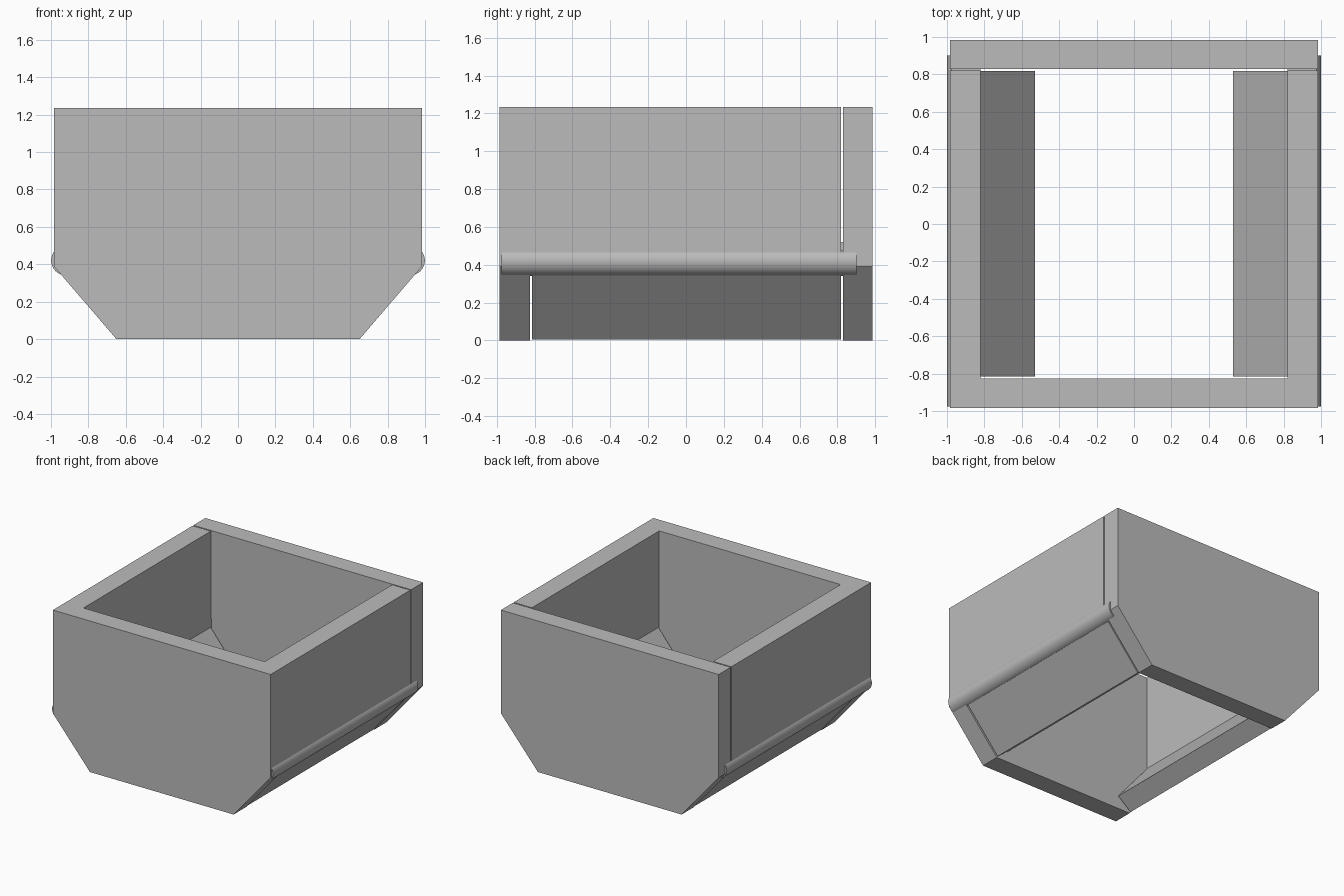
import bpy, bmesh, math

if "Cube" in bpy.data.objects:
    bpy.data.objects.remove(bpy.data.objects["Cube"])

grey = bpy.data.materials.new("plain grey")
grey.diffuse_color = (0.5, 0.5, 0.5, 1)
grey.use_nodes = True
grey.node_tree.nodes["Principled BSDF"].inputs["Base Color"].default_value = grey.diffuse_color


def finish(bm, name):
    bmesh.ops.recalc_face_normals(bm, faces=bm.faces)
    mesh = bpy.data.meshes.new(name)
    bm.to_mesh(mesh)
    bm.free()
    mesh.materials.append(grey)
    obj = bpy.data.objects.new(name, mesh)
    bpy.context.collection.objects.link(obj)
    return obj


def extrude_profile(name, points, y0, y1):
    """Extrude an x-z outline along y."""
    bm = bmesh.new()
    face = bm.faces.new([bm.verts.new((x, y0, z)) for x, z in points])
    new = bmesh.ops.extrude_face_region(bm, geom=[face])["geom"]
    bmesh.ops.translate(bm, vec=(0, y1 - y0, 0),
                        verts=[v for v in new if isinstance(v, bmesh.types.BMVert)])
    return finish(bm, name)


TOP = 1.235
panel = [(-0.65, 0), (0.65, 0), (0.985, 0.39), (0.985, TOP), (-0.985, TOP), (-0.985, 0.39)]
wall = [(0.82, 0.42), (0.985, 0.42), (0.985, TOP), (0.82, TOP)]
flap = [(0.65, 0.005), (0.94, 0.342), (0.90, 0.42), (0.82, 0.45), (0.53, 0.10)]
spacer = [(0.82, 0.42), (0.94, 0.36), (0.975, 0.40), (0.975, 0.52), (0.82, 0.52)]
rod = [(0.92 + 0.079 * math.cos(i * math.tau / 48), 0.42 + 0.079 * math.sin(i * math.tau / 48))
       for i in range(48)]

# End panels
extrude_profile("front_panel", panel, -0.985, -0.825)
extrude_profile("back_panel", panel, 0.83, 0.985)

# Side walls, sloping floor flaps and their hinge rods
for side, s in (("left", -1), ("right", 1)):
    def mirrored(pts):
        return [(s * x, z) for x, z in pts]
    extrude_profile(side + "_wall", mirrored(wall), -0.825, 0.82)
    extrude_profile(side + "_floor_flap", mirrored(flap), -0.815, 0.818)
    extrude_profile(side + "_hinge_spacer", mirrored(spacer), 0.82, 0.83)
    hinge = extrude_profile(side + "_hinge_rod", mirrored(rod), -0.975, 0.90)
    for p in hinge.data.polygons:
        p.use_smooth = len(p.vertices) == 4
